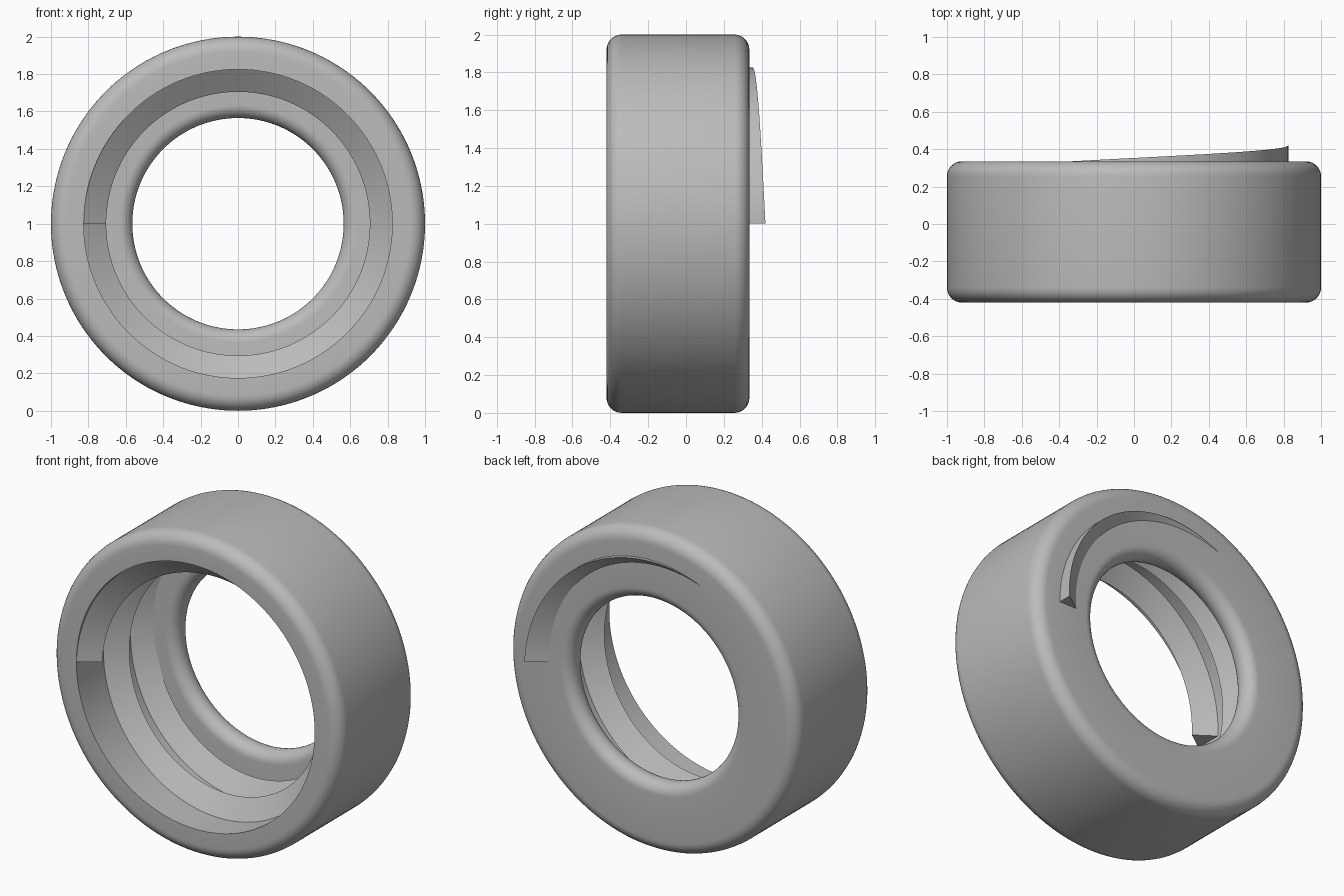
import bpy
import bmesh
from math import pi, sin, cos, radians

if "Cube" in bpy.data.objects:
    bpy.data.objects.remove(bpy.data.objects["Cube"])

FRONT, BACK = -0.42, 0.335
BORE, CREST, HOLE = 0.825, 0.705, 0.565

grey = bpy.data.materials.new("plain_grey")
grey.use_nodes = True
colour = (0.5, 0.5, 0.5, 1)
grey.diffuse_color = colour
grey.node_tree.nodes["Principled BSDF"].inputs["Base Color"].default_value = colour


def arc(r, y, radius, start, steps=8):
    """Quarter-round profile points around (r, y), angles in degrees."""
    return [(r + radius * cos(radians(start + 90 * i / steps)),
             y + radius * sin(radians(start + 90 * i / steps)))
            for i in range(steps + 1)]


def sweep(name, profile, turns, rise, steps):
    """Sweep a closed (radius, y) profile round the y axis, advancing along it."""
    bm = bmesh.new()
    closed = rise == 0
    rings = []
    for i in range(steps if closed else steps + 1):
        a = pi - 2 * pi * turns * i / steps
        rings.append([bm.verts.new((r * cos(a), y + rise * i / steps, 1 + r * sin(a)))
                      for r, y in profile])
    n = len(profile)
    for i in range(steps if closed else steps - 1 + 1):
        a, b = rings[i], rings[(i + 1) % len(rings)]
        for j in range(n):
            k = (j + 1) % n
            bm.faces.new((a[j], a[k], b[k], b[j]))
    if not closed:
        bm.faces.new(rings[0])
        bm.faces.new(rings[-1])
    bmesh.ops.recalc_face_normals(bm, faces=bm.faces)
    mesh = bpy.data.meshes.new(name)
    bm.to_mesh(mesh)
    bm.free()
    mesh.materials.append(grey)
    obj = bpy.data.objects.new(name, mesh)
    bpy.context.collection.objects.link(obj)
    bpy.ops.object.select_all(action="DESELECT")
    obj.select_set(True)
    bpy.context.view_layer.objects.active = obj
    bpy.ops.object.shade_smooth_by_angle(angle=radians(30))
    return obj


# Ring body: rounded outer rim, straight bore, rounded lip at the back
rim, lip, shelf = 0.08, 0.07, 0.19
body_profile = (
    [(BORE, FRONT)]
    + arc(1 - rim, FRONT + rim, rim, -90)
    + arc(1 - rim, BACK - rim, rim, 0)
    + arc(HOLE + lip, BACK - lip, lip, 90)
    + arc(HOLE + lip, shelf + lip, lip, 180)
    + [(BORE, shelf)]
)
sweep("ring_body", body_profile, 1, 0, 160)

# Inner thread: triangular ridge on a helix that runs out through the back
half = 0.085
start = FRONT + half
ridge = [(BORE, start - half), (CREST, start), (BORE, start + half)]
sweep("inner_thread", ridge, 2.5, BACK - start, 400)
